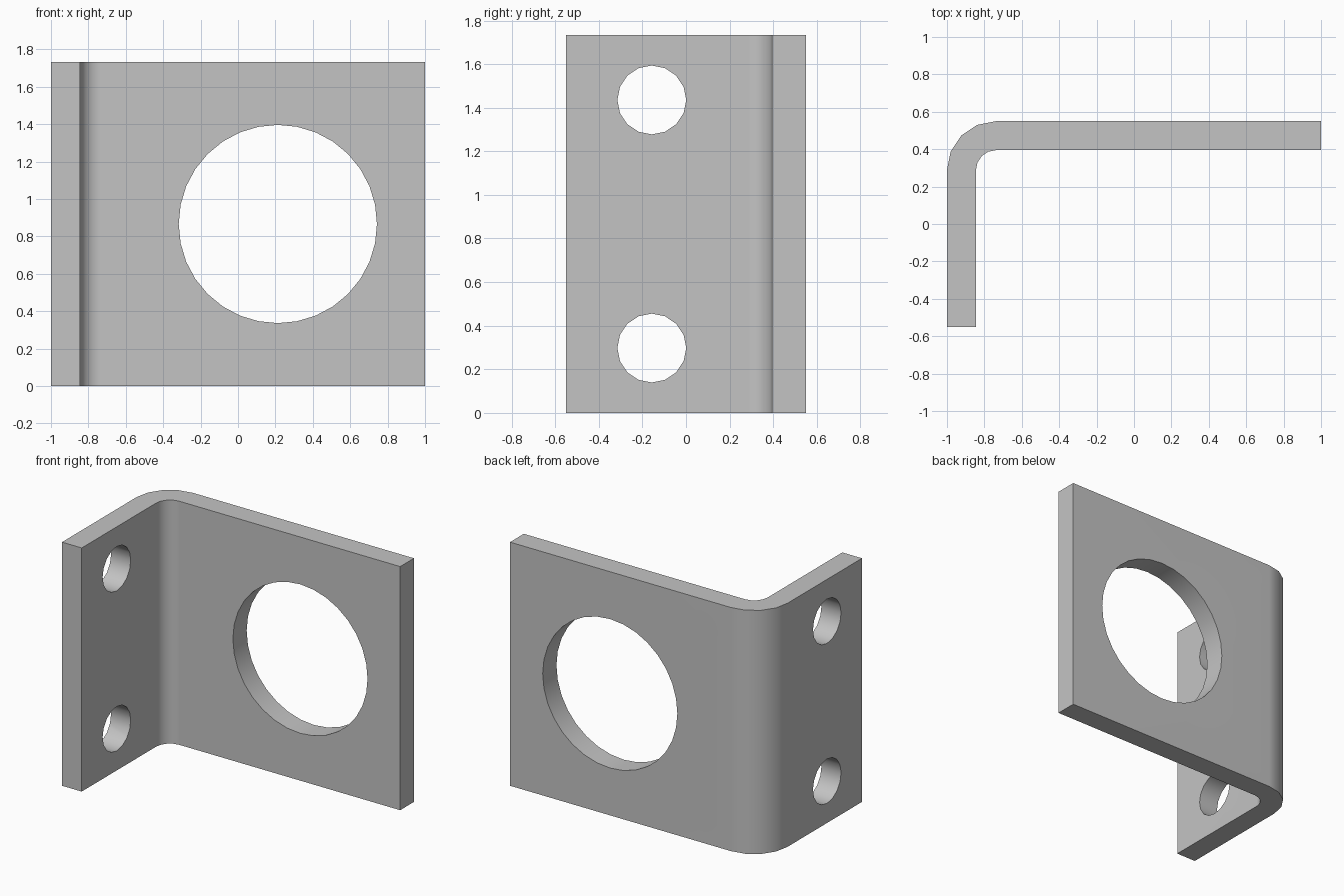
import bpy, bmesh, math
from mathutils import Matrix, Vector

cube = bpy.data.objects.get("Cube")
if cube:
    bpy.data.objects.remove(cube, do_unlink=True)

HEIGHT, THICK, HALF_X, HALF_Y = 1.733, 0.155, 1.0, 0.55
BEND_OUT = 0.262
BEND_STEPS = 4

steel = bpy.data.materials.new("plain_grey")
steel.use_nodes = True
grey = (0.55, 0.55, 0.55, 1)
steel.diffuse_color = grey
steel.node_tree.nodes["Principled BSDF"].inputs["Base Color"].default_value = grey


def make_object(name, bm):
    mesh = bpy.data.meshes.new(name)
    bmesh.ops.recalc_face_normals(bm, faces=bm.faces)
    bm.to_mesh(mesh)
    bm.free()
    mesh.materials.append(steel)
    obj = bpy.data.objects.new(name, mesh)
    bpy.context.collection.objects.link(obj)
    return obj


def bend_arc(radius):
    """Quarter bend from the side flange round to the back plate."""
    cx, cy = -HALF_X + BEND_OUT, HALF_Y - BEND_OUT
    angles = [math.pi - math.pi / 2 * i / BEND_STEPS for i in range(BEND_STEPS + 1)]
    return [(cx + radius * math.cos(a), cy + radius * math.sin(a)) for a in angles]


# Bent plate: L-shaped profile extruded upwards
outer = [(-HALF_X, -HALF_Y)] + bend_arc(BEND_OUT) + [(HALF_X, HALF_Y)]
inner = [(-HALF_X + THICK, -HALF_Y)] + bend_arc(BEND_OUT - THICK) + [(HALF_X, HALF_Y - THICK)]
bm = bmesh.new()
base = bm.faces.new([bm.verts.new((x, y, 0)) for x, y in outer + inner[::-1]])
top = bmesh.ops.extrude_face_region(bm, geom=[base])["geom"]
bmesh.ops.translate(bm, vec=(0, 0, HEIGHT),
                    verts=[v for v in top if isinstance(v, bmesh.types.BMVert)])
bracket = make_object("angle_bracket", bm)


def drill(name, centre, axis, radius, sides):
    """Cut a round through hole along the given axis."""
    bm = bmesh.new()
    turn = Matrix.Rotation(math.pi / 2, 4, "Y" if axis == "X" else "X")
    bmesh.ops.create_cone(bm, cap_ends=True, segments=sides, radius1=radius,
                          radius2=radius, depth=THICK * 3,
                          matrix=Matrix.Translation(Vector(centre)) @ turn)
    cutter = make_object(name, bm)
    cutter.hide_render = True
    mod = bracket.modifiers.new(name, "BOOLEAN")
    mod.operation, mod.solver, mod.object = "DIFFERENCE", "EXACT", cutter
    bpy.ops.object.modifier_apply(modifier=name)
    bpy.data.objects.remove(cutter, do_unlink=True)


bpy.ops.object.select_all(action="DESELECT")
bpy.context.view_layer.objects.active = bracket
bracket.select_set(True)

# Large bore in the back plate, two bolt holes in the side flange
drill("bore", (0.213, HALF_Y - THICK / 2, HEIGHT / 2), "Y", 0.53, 32)
for side in (-1, 1):
    drill("bolt_hole", (-HALF_X + THICK / 2, -0.157, HEIGHT / 2 + side * 0.569), "X", 0.158, 16)

# Smooth bend and hole walls, flat plates
bpy.ops.object.shade_smooth_by_angle(angle=math.radians(30))
weighted = bracket.modifiers.new("flat_plates", "WEIGHTED_NORMAL")
weighted.keep_sharp = True
